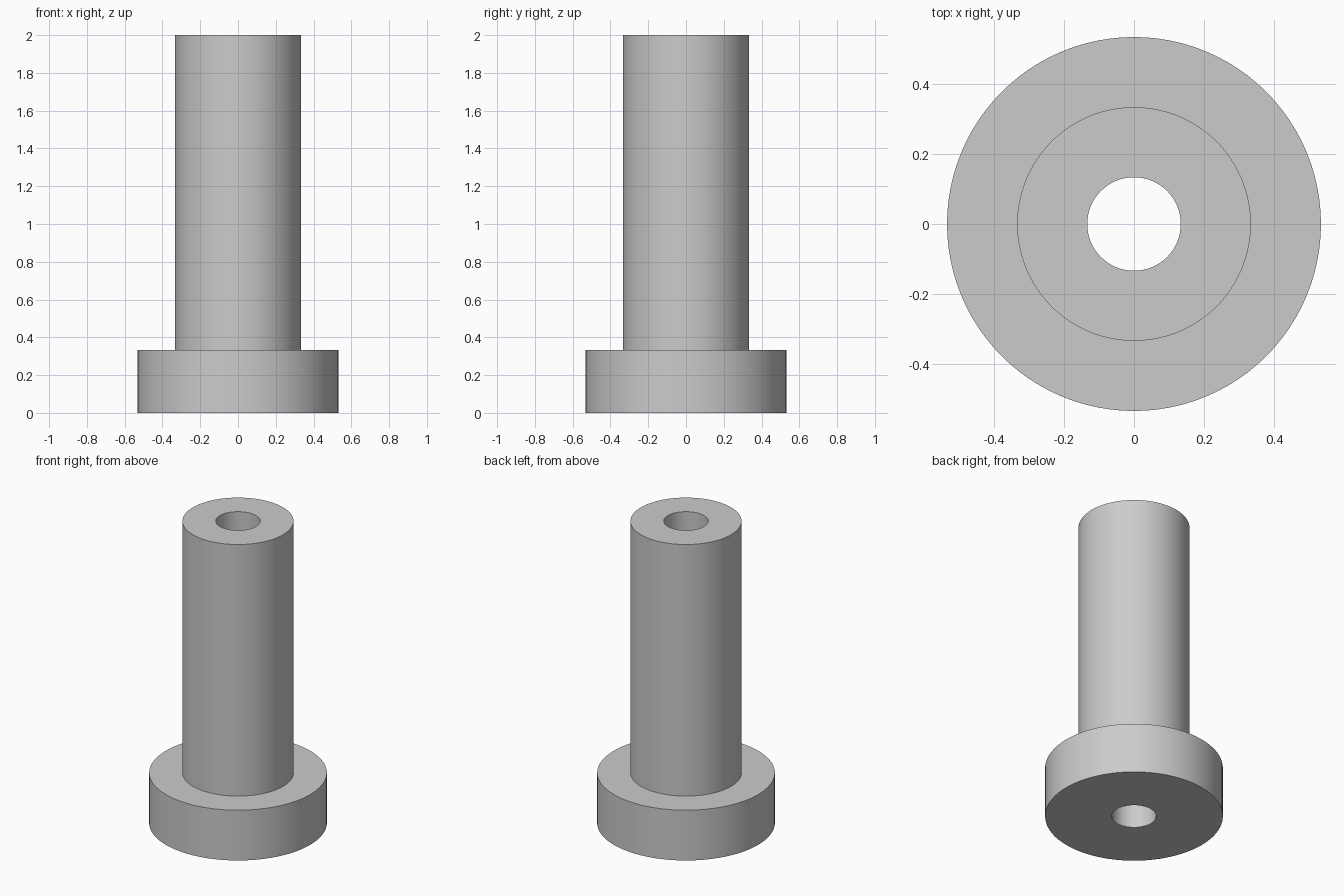
import bpy
import bmesh
from math import tau, radians
from mathutils import Vector

SEGMENTS = 96
UNIT = 2 / 30          # the bushing is 30 units long
BORE, SHANK, FLANGE = 2 * UNIT, 5 * UNIT, 8 * UNIT
FLANGE_TOP, LENGTH = 5 * UNIT, 30 * UNIT

cube = bpy.data.objects.get("Cube")
if cube:
    bpy.data.objects.remove(cube, do_unlink=True)


def make_material(name, colour):
    mat = bpy.data.materials.new(name)
    mat.use_nodes = True
    mat.diffuse_color = colour
    mat.node_tree.nodes["Principled BSDF"].inputs["Base Color"].default_value = colour
    return mat


def lathe(name, profile, mat):
    """Revolve a closed (radius, height) profile around the z axis."""
    bm = bmesh.new()
    verts = [bm.verts.new((r, 0, z)) for r, z in profile]
    edges = [bm.edges.new((a, b)) for a, b in zip(verts, verts[1:] + verts[:1])]
    bmesh.ops.spin(bm, geom=verts + edges, cent=Vector(), axis=Vector((0, 0, 1)),
                   angle=tau, steps=SEGMENTS, use_merge=True)
    bmesh.ops.remove_doubles(bm, verts=bm.verts, dist=1e-5)
    bmesh.ops.recalc_face_normals(bm, faces=bm.faces)
    mesh = bpy.data.meshes.new(name)
    bm.to_mesh(mesh)
    bm.free()
    mesh.materials.append(mat)
    obj = bpy.data.objects.new(name, mesh)
    bpy.context.collection.objects.link(obj)
    return obj


# Flanged bushing: wide base flange, tall shank and a through bore
grey = make_material("plain grey", (0.6, 0.6, 0.6, 1))
bushing = lathe("flanged_bushing", [
    (BORE, 0), (FLANGE, 0), (FLANGE, FLANGE_TOP),
    (SHANK, FLANGE_TOP), (SHANK, LENGTH), (BORE, LENGTH),
], grey)

# Smooth round walls with crisp rims
bpy.ops.object.select_all(action="DESELECT")
bushing.select_set(True)
bpy.context.view_layer.objects.active = bushing
bpy.ops.object.shade_smooth_by_angle(angle=radians(30))
